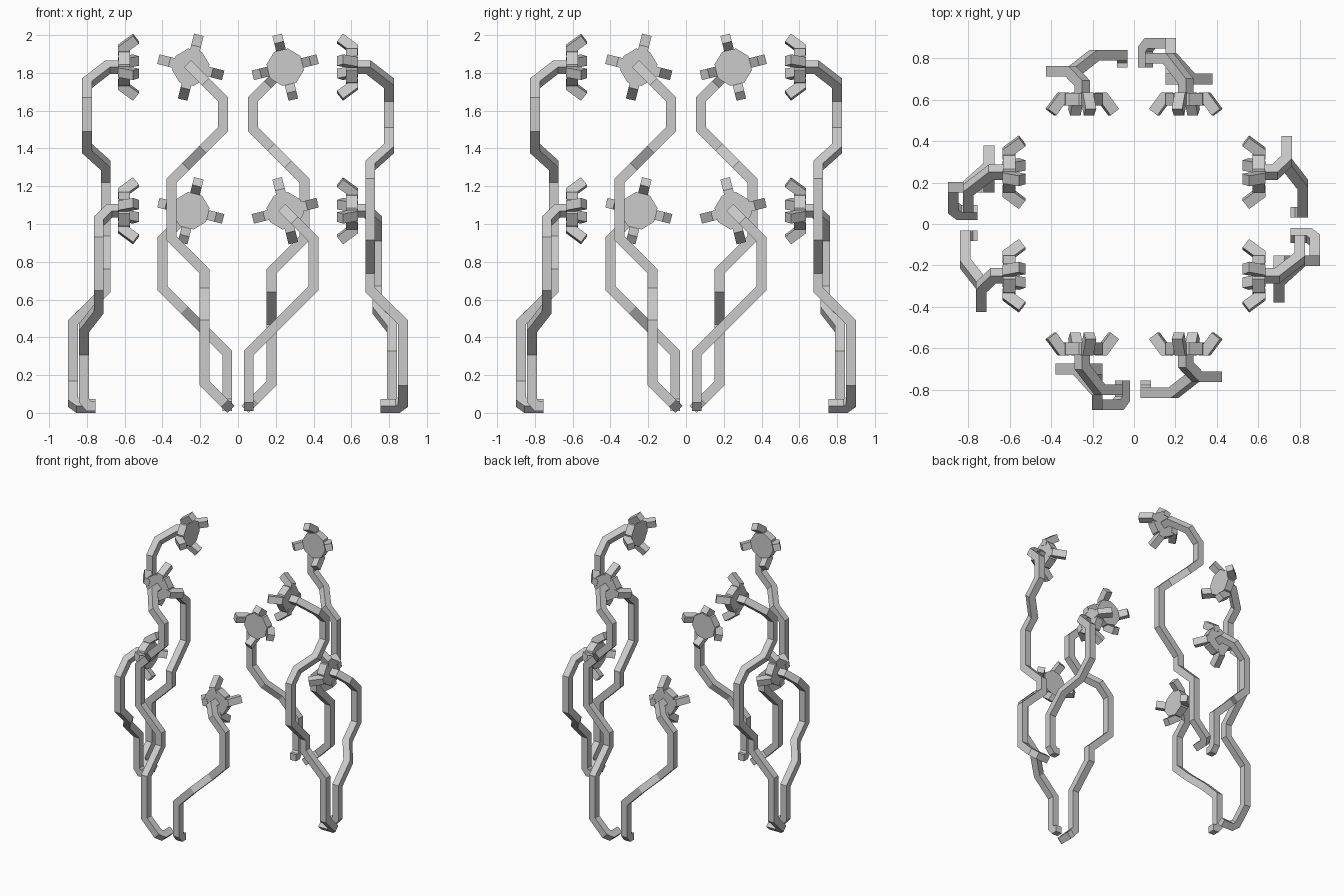
import bpy, bmesh
from math import sin, cos, pi, radians
from mathutils import Vector, Matrix

if "Cube" in bpy.data.objects:
    bpy.data.objects.remove(bpy.data.objects["Cube"])

W = 0.026  # half width of every square bar


def sweep(bm, path, side):
    """Square bar with mitred corners; side = first cross-section axis."""
    pts = [Vector(p) for p in path]
    dirs = [(b - a).normalized() for a, b in zip(pts, pts[1:])]
    side = Vector(side).normalized()
    other = dirs[0].cross(side).normalized()
    ring = [pts[0] + W * (side * a + other * b)
            for a, b in ((1, 1), (-1, 1), (-1, -1), (1, -1))]
    rings = [[bm.verts.new(c) for c in ring]]
    for i, p in enumerate(pts[1:]):
        d = dirs[i]
        n = (d + dirs[i + 1]).normalized() if i + 1 < len(dirs) else d
        ring = [c + d * ((p - c).dot(n) / d.dot(n)) for c in ring]
        rings.append([bm.verts.new(c) for c in ring])
    for r, s in zip(rings, rings[1:]):
        for k in range(4):
            bm.faces.new((r[k], r[k - 1], s[k - 1], s[k]))
    bm.faces.new(rings[0])
    bm.faces.new(rings[-1][::-1])


def make(name, bm, turn):
    bmesh.ops.recalc_face_normals(bm, faces=bm.faces)
    bm.transform(Matrix.Rotation(turn, 4, 'Z'))
    me = bpy.data.meshes.new(name)
    bm.to_mesh(me)
    bm.free()
    bpy.context.collection.objects.link(bpy.data.objects.new(name, me))


def stem(name, path, turn):
    bm = bmesh.new()
    sweep(bm, [(x, -d, z) for x, d, z in path], (1, 0, 1 if path[0][0] > 0 else -1))
    make(name, bm, turn)


def head(name, x, z, tilt, turn):
    bm = bmesh.new()
    # octagonal disc facing the centre
    place = Matrix.Translation((x, -0.603, z)) @ Matrix.Rotation(tilt, 4, 'Y') @ Matrix.Rotation(pi / 2, 4, 'X')
    bmesh.ops.create_cone(bm, cap_ends=True, segments=8, radius1=0.1, radius2=0.1, depth=0.06,
                          matrix=place @ Matrix.Rotation(pi / 8, 4, 'Z'))
    # four prongs bent inward
    for k in range(4):
        a = k * pi / 2 - tilt
        ux, uz = cos(a), sin(a)
        path = [(x + ux * r, -d, z + uz * r) for r, d in ((0.07, 0.61), (0.103, 0.61), (0.156, 0.54))]
        sweep(bm, path, (-uz, 0, ux))
    make(name, bm, turn)


# stem paths as (x, outward distance, z), head to foot
TALL = [(-.25, .62, 1.83), (-.25, .69, 1.83), (-.165, .8, 1.745), (-.08, .8, 1.66),
        (-.08, .8, 1.5), (-.18, .8, 1.4), (-.27, .7, 1.31), (-.352, .7, 1.23),
        (-.352, .7, .925), (-.177, .7, .75), (-.177, .7, .65), (-.177, .873, .48),
        (-.177, .873, .157), (-.077, .873, .057), (-.056, .845, .037), (-.056, .755, .037)]
SHORT = [(.25, .62, 1.07), (.25, .68, 1.07), (.305, .737, 1.015), (.4, .737, .92),
         (.4, .737, .66), (.29, .737, .55), (.19, .815, .45), (.057, .815, .317),
         (.057, .815, .065), (.057, .79, .035), (.057, .755, .035)]

# the same pair stands on each of the four sides
for q in range(4):
    turn = q * pi / 2
    stem(f"tall_stem_{q + 1}", TALL, turn)
    head(f"tall_head_{q + 1}", -.25, 1.83, radians(14), turn)
    stem(f"short_stem_{q + 1}", SHORT, turn)
    head(f"short_head_{q + 1}", .25, 1.07, radians(-14), turn)
